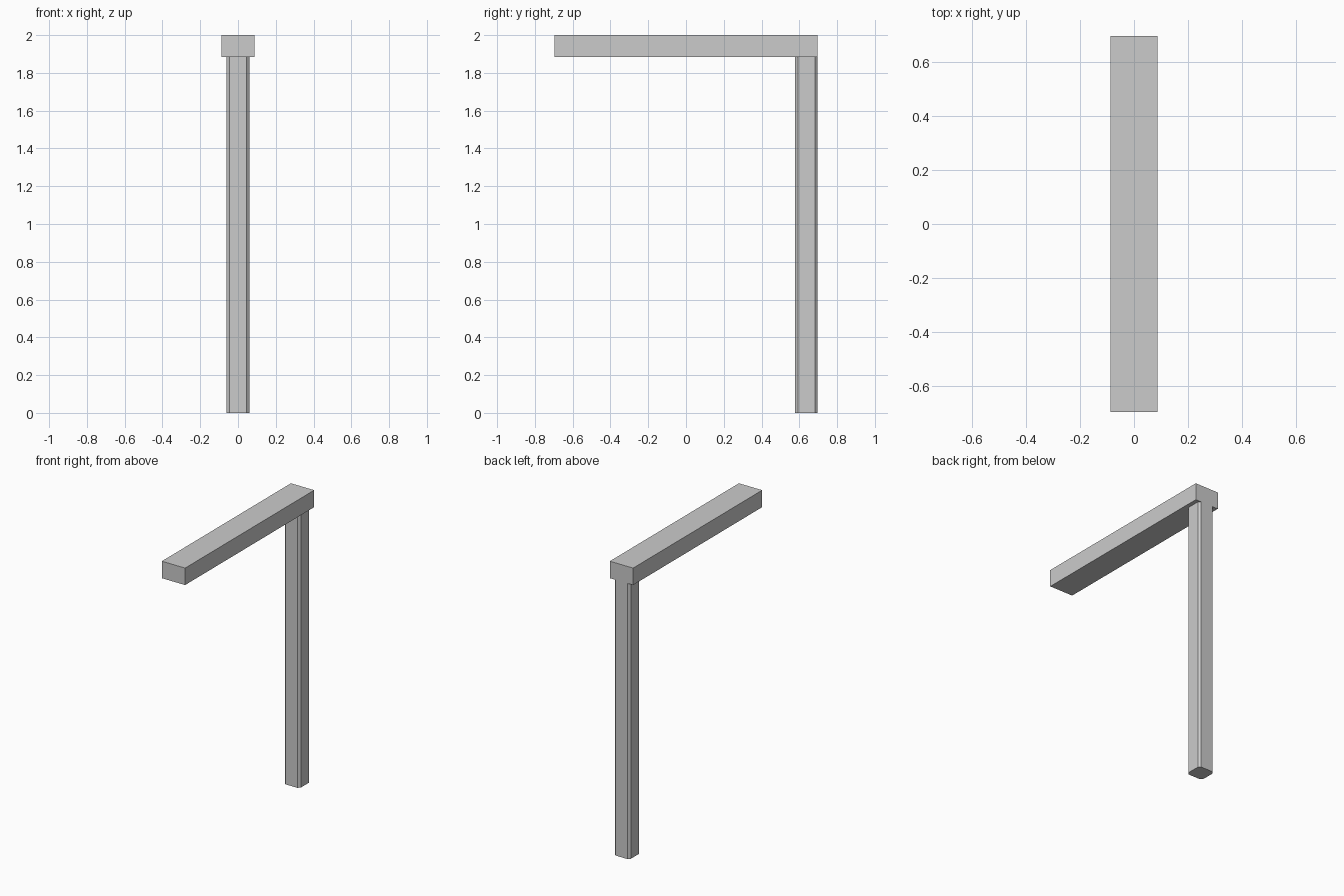
import bpy
import bmesh

default = bpy.data.objects.get("Cube")
if default:
    bpy.data.objects.remove(default, do_unlink=True)

# Single plain grey finish
GREY = (0.6, 0.6, 0.6, 1.0)
grey = bpy.data.materials.new("plain_grey")
grey.use_nodes = True
grey.diffuse_color = GREY
grey.node_tree.nodes["Principled BSDF"].inputs["Base Color"].default_value = GREY


def box(name, low, high, chamfer=0.0):
    """Box between two corners, optionally with chamfered vertical edges."""
    bm = bmesh.new()
    bmesh.ops.create_cube(bm, size=1.0)
    for v in bm.verts:
        v.co = [lo if c < 0 else hi for c, lo, hi in zip(v.co, low, high)]
    if chamfer:
        upright = [e for e in bm.edges
                   if abs(e.verts[0].co.z - e.verts[1].co.z) > 0.01]
        bmesh.ops.bevel(bm, geom=upright, offset=chamfer, segments=1,
                        affect='EDGES')
    mesh = bpy.data.meshes.new(name)
    bm.to_mesh(mesh)
    bm.free()
    mesh.materials.append(grey)
    obj = bpy.data.objects.new(name, mesh)
    bpy.context.collection.objects.link(obj)
    return obj


HALF_LENGTH = 0.697
BEAM_BOTTOM = 1.884

# Horizontal beam reaching forward from the post
box("top_beam", (-0.088, -HALF_LENGTH, BEAM_BOTTOM), (0.088, HALF_LENGTH, 2.0))

# Upright post with chamfered corners, flush with the back of the beam
box("support_post", (-0.06, HALF_LENGTH - 0.12, 0.0),
    (0.06, HALF_LENGTH, BEAM_BOTTOM), chamfer=0.015)
